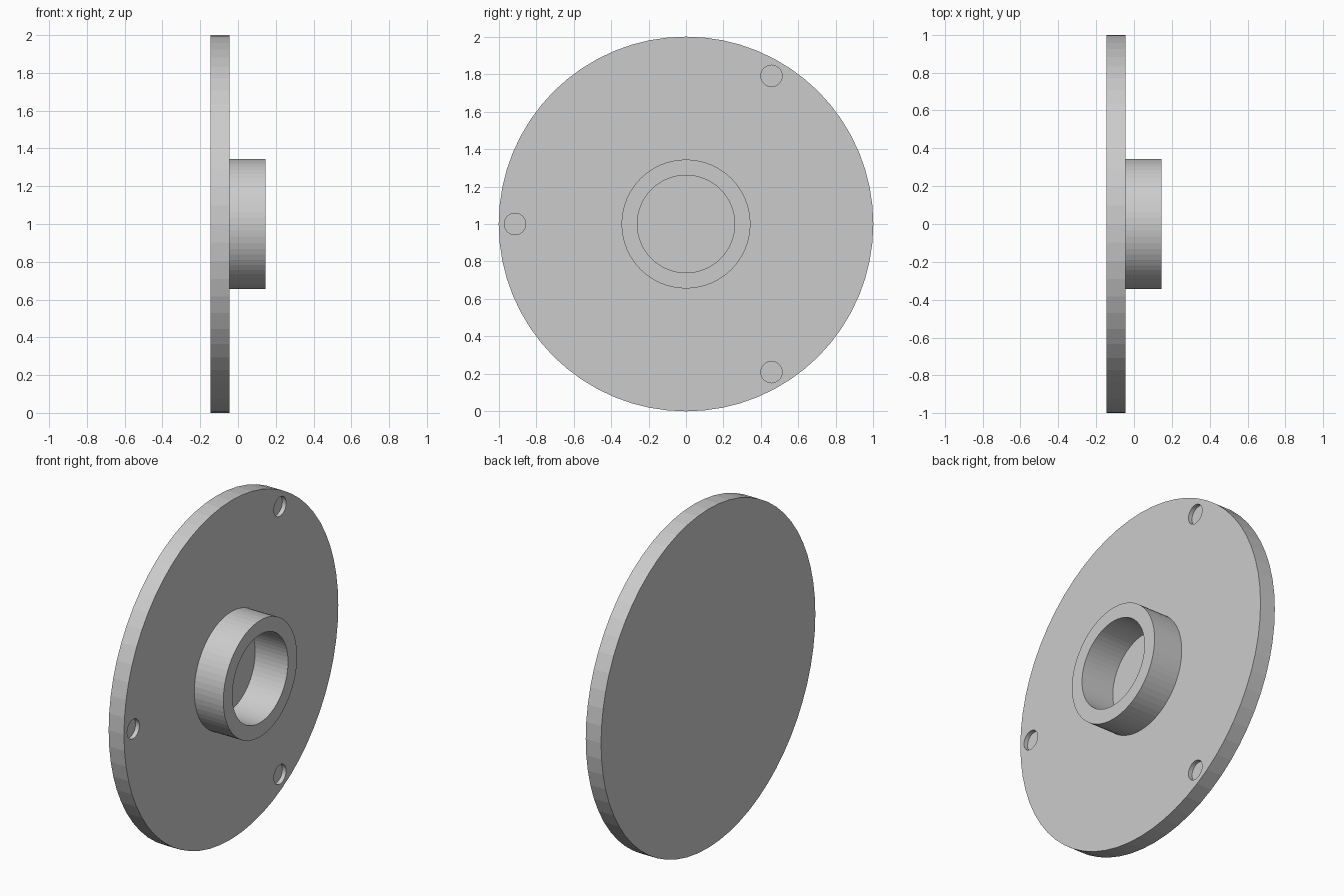
import bpy, math

if "Cube" in bpy.data.objects:
    bpy.data.objects.remove(bpy.data.objects["Cube"])

SIDES = 64
AXIS_Z = 1.0


def cylinder(name, radius, x0, x1, y=0.0, z=AXIS_Z, sides=SIDES):
    """Cylinder lying along x from x0 to x1."""
    bpy.ops.mesh.primitive_cylinder_add(
        vertices=sides, radius=radius, depth=x1 - x0,
        location=((x0 + x1) / 2, y, z), rotation=(0, math.pi / 2, 0))
    obj = bpy.context.object
    obj.name = name
    bpy.ops.object.transform_apply(location=True, rotation=True, scale=True)
    return obj


def lathe(name, profile):
    """Revolve an (x, radius) profile about the x axis at z = AXIS_Z."""
    verts, faces, rings = [], [], []
    for x, r in profile:
        start = len(verts)
        if r == 0:
            verts.append((x, 0, AXIS_Z))
            rings.append([start] * SIDES)
            continue
        for i in range(SIDES):
            a = math.tau * i / SIDES
            verts.append((x, r * math.cos(a), AXIS_Z + r * math.sin(a)))
        rings.append(list(range(start, start + SIDES)))
    for a, b in zip(rings, rings[1:]):
        for i in range(SIDES):
            j = (i + 1) % SIDES
            faces.append(list(dict.fromkeys((a[i], b[i], b[j], a[j]))))
    mesh = bpy.data.meshes.new(name)
    mesh.from_pydata(verts, [], faces)
    mesh.validate()
    obj = bpy.data.objects.new(name, mesh)
    bpy.context.collection.objects.link(obj)
    bpy.context.view_layer.objects.active = obj
    obj.select_set(True)
    bpy.ops.object.mode_set(mode='EDIT')
    bpy.ops.mesh.select_all(action='SELECT')
    bpy.ops.mesh.normals_make_consistent(inside=False)
    bpy.ops.object.mode_set(mode='OBJECT')
    return obj


# Disc with raised hub and blind centre bore
flange = lathe("flange", [
    (-0.145, 0), (-0.145, 1.0), (-0.045, 1.0), (-0.045, 0.344),
    (0.145, 0.344), (0.145, 0.26), (-0.07, 0.26), (-0.07, 0)])

# Three shallow round holes near the rim
for k in range(3):
    a = math.pi + math.tau * k / 3
    cutter = cylinder("hole_cutter", 0.057, -0.07, 0.05,
                      0.913 * math.cos(a), AXIS_Z + 0.913 * math.sin(a), 32)
    cutter.hide_render = True
    cutter.hide_set(True)
    mod = flange.modifiers.new("hole", 'BOOLEAN')
    mod.operation = 'DIFFERENCE'
    mod.solver = 'EXACT'
    mod.object = cutter
